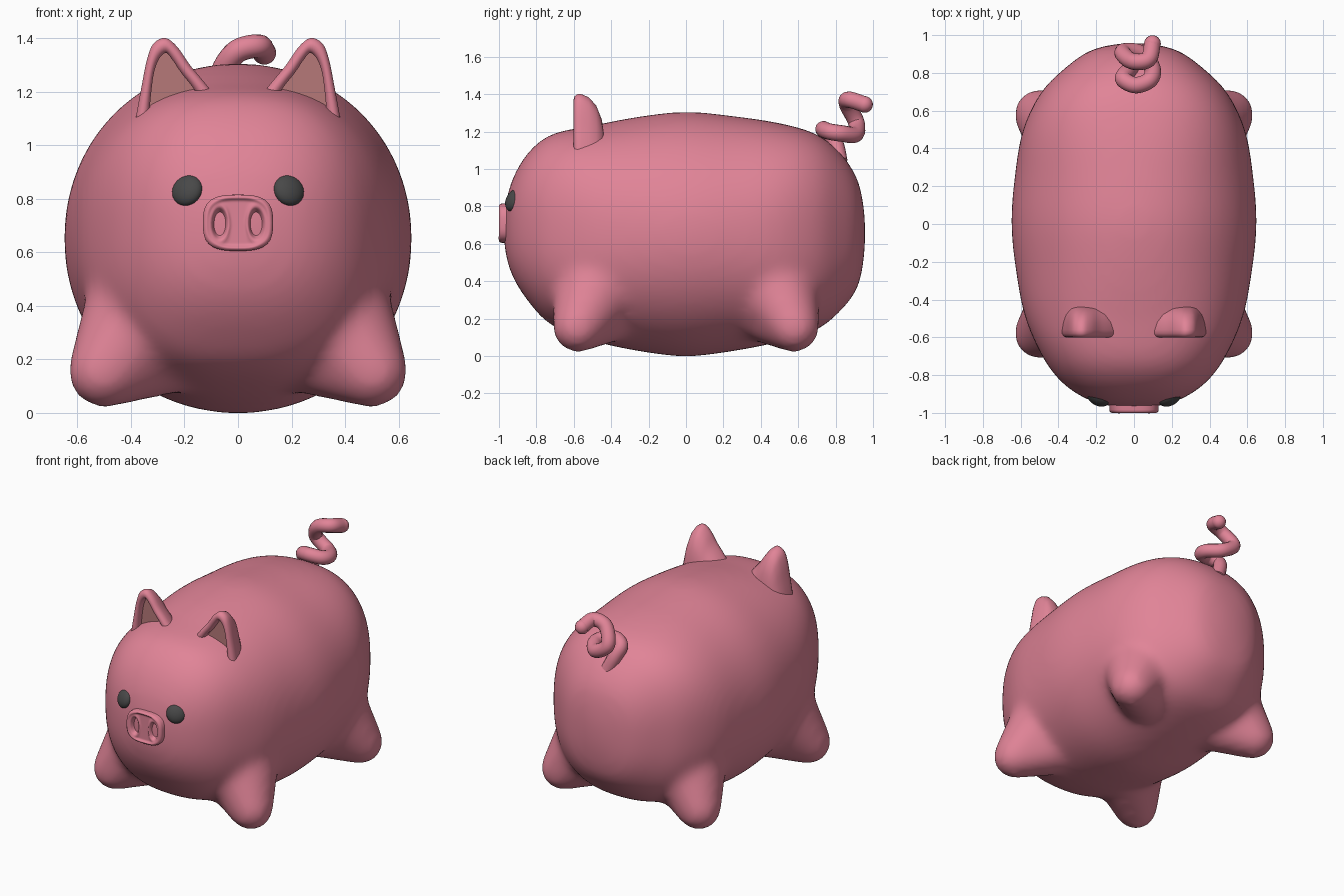
import bpy, bmesh, math
from mathutils import Vector, Matrix

if "Cube" in bpy.data.objects:
    bpy.data.objects.remove(bpy.data.objects["Cube"])


def material(name, rgb):
    m = bpy.data.materials.new(name)
    m.diffuse_color = (*rgb, 1)
    m.use_nodes = True
    m.node_tree.nodes["Principled BSDF"].inputs["Base Color"].default_value = m.diffuse_color
    return m


PINK = material("pig pink", (0.75, 0.23, 0.31))
INNER = material("inner ear", (0.47, 0.19, 0.19))
DARK = material("eye dark grey", (0.065, 0.065, 0.065))


def make_object(name, bm, mats, angle=180):
    bmesh.ops.recalc_face_normals(bm, faces=bm.faces)
    me = bpy.data.meshes.new(name)
    bm.to_mesh(me)
    bm.free()
    ob = bpy.data.objects.new(name, me)
    bpy.context.collection.objects.link(ob)
    for m in mats:
        me.materials.append(m)
    bpy.ops.object.select_all(action='DESELECT')
    ob.select_set(True)
    bpy.context.view_layer.objects.active = ob
    bpy.ops.object.shade_smooth_by_angle(angle=math.radians(angle))
    return ob


def loft(bm, loops):
    """Skin a list of closed point loops and cap both ends."""
    rings = [[bm.verts.new(p) for p in loop] for loop in loops]
    n = len(rings[0])
    for a, b in zip(rings, rings[1:]):
        for i in range(n):
            j = (i + 1) % n
            bm.faces.new((a[i], a[j], b[j], b[i]))
    return bm.faces.new(rings[0]), bm.faces.new(rings[-1])


def oval(y, rx, top, bottom, power=2.0, n=64):
    cz, rz = (top + bottom) / 2, (top - bottom) / 2
    pts = []
    for i in range(n):
        a = 2 * math.pi * i / n
        c, s = math.cos(a), math.sin(a)
        pts.append((rx * math.copysign(abs(c) ** (2 / power), c), y,
                    cz + rz * math.copysign(abs(s) ** (2 / power), s)))
    return pts


def smooth_path(pts, steps):
    """Catmull-Rom curve through points of any dimension."""
    p = [Vector(q) for q in pts]
    p = [2 * p[0] - p[1]] + p + [2 * p[-1] - p[-2]]
    out = []
    for i in range(1, len(p) - 2):
        a, b, c, d = p[i - 1:i + 3]
        for k in range(steps):
            t = k / steps
            out.append(0.5 * (2 * b + (c - a) * t + (2 * a - 5 * b + 4 * c - d) * t * t
                              + (3 * b - a - 3 * c + d) * t ** 3))
    return out + [p[-2]]


# Body: oval rings along y (y, half width, top, bottom), boxier towards the ends
RINGS = [(-.975, .05, .74, .62), (-.963, .13, .82, .54), (-.93, .245, .94, .43),
         (-.85, .37, 1.08, .30), (-.72, .475, 1.185, .165), (-.5, .575, 1.232, .08),
         (-.25, .625, 1.28, .025), (0, .65, 1.306, -.003), (.25, .632, 1.283, .025),
         (.5, .588, 1.245, .075), (.7, .49, 1.185, .14), (.83, .36, 1.08, .245),
         (.915, .24, .95, .36), (.947, .13, .82, .49), (.958, .05, .72, .6)]
sides = [(Vector((r[0], r[1], 0)), Vector((r[2], r[3], 0))) for r in RINGS]
first = smooth_path([s[0] for s in sides], 4)
second = smooth_path([s[1] for s in sides], 4)
bm = bmesh.new()
loft(bm, [oval(p.x, p.y, q.x, q.y, 2.05 + .42 * min(1, abs(p.x) / .6) ** 2)
          for p, q in zip(first, second)])

# Stubby legs: small feet on broad cones that melt into the body
for sx in (-1, 1):
    for sy in (-1, 1):
        leg = bmesh.new()
        for x, y, z, r in ((.502, .58, .153, .136), (.29, .44, .44, .27), (.2, .38, .29, .205)):
            bmesh.ops.create_uvsphere(leg, u_segments=24, v_segments=14, radius=r,
                                      matrix=Matrix.Translation((sx * x, sy * y, z)))
        res = bmesh.ops.convex_hull(leg, input=leg.verts)
        junk = [v for v in res["geom_interior"] if isinstance(v, bmesh.types.BMVert)]
        bmesh.ops.delete(leg, geom=junk, context='VERTS')
        bmesh.ops.recalc_face_normals(leg, faces=leg.faces)
        tmp = bpy.data.meshes.new("leg_tmp")
        leg.to_mesh(tmp)
        leg.free()
        bm.from_mesh(tmp)
        bpy.data.meshes.remove(tmp)
body = make_object("body_with_legs", bm, [PINK])
rm = body.modifiers.new("fuse", 'REMESH')
rm.mode = 'VOXEL'
rm.voxel_size = 0.02
rm.use_smooth_shade = True
sm = body.modifiers.new("soften", 'SMOOTH')
sm.factor = 0.5
sm.iterations = 35

# Ears: rounded triangles, hollow in front and tapering to the back
OUTER = [(.39, 1.02), (.38, 1.11), (.36, 1.22), (.34, 1.32), (.315, 1.38), (.27, 1.40),
         (.225, 1.365), (.18, 1.30), (.13, 1.24), (.07, 1.165)]
INSIDE = [(.34, 1.02), (.332, 1.11), (.325, 1.19), (.314, 1.27), (.296, 1.32), (.27, 1.345),
          (.246, 1.32), (.212, 1.27), (.172, 1.22), (.13, 1.155)]


def ear_loop(points, y, side, k=1.0):
    pts = smooth_path([(x, 0, z) for x, z in points], 4)
    return [(side * (.235 + (p.x - .235) * (.5 + .5 * k)), y, 1.06 + (p.z - 1.06) * k)
            for p in pts]


def between(t):
    return [(a[0] * (1 - t) + b[0] * t, a[1] * (1 - t) + b[1] * t)
            for a, b in zip(OUTER, INSIDE)]


for side, label in ((-1, "left"), (1, "right")):
    bm = bmesh.new()
    cap, _ = loft(bm, [ear_loop(INSIDE, -.55, side), ear_loop(INSIDE, -.58, side),
                       ear_loop(between(.8), -.595, side), ear_loop(between(.5), -.601, side),
                       ear_loop(between(.2), -.595, side), ear_loop(OUTER, -.58, side),
                       ear_loop(OUTER, -.56, side), ear_loop(OUTER, -.52, side, .95),
                       ear_loop(OUTER, -.48, side, .82), ear_loop(OUTER, -.45, side, .6),
                       ear_loop(OUTER, -.435, side, .3)])
    cap.material_index = 1
    make_object(label + "_ear", bm, [PINK, INNER], 60)

# Snout: rounded plate, front sculpted with a raised edge and two nostril hollows
def snout_point(x, z, k):
    d = math.hypot((abs(x) - .069) / .031, (z - .707) / .062)
    y = -.988 - .012 * math.exp(-((k - .9) / .08) ** 2)
    y -= .007 * math.exp(-((d - 1.1) / .22) ** 2)
    t = max(0, min(1, (1.0 - d) / .45))
    return x * (1 - .35 * max(0, z - .71)), y + .028 * t * t * (3 - 2 * t), z


bm = bmesh.new()
plate = [oval(-.90, .131, .815, .605, 3), oval(-.984, .131, .815, .605, 3)]
for i in range(28):
    k = .985 - .97 * i / 27
    plate.append([snout_point(x, z, k)
                  for x, _, z in oval(0, .131 * k, .71 + .105 * k, .71 - .105 * k, 3, 64)])
loft(bm, plate)
make_object("snout", bm, [PINK], 75)

# Eyes: flattened balls lying on the face
for s, label in ((-1, "left"), (1, "right")):
    bm = bmesh.new()
    turn = Vector((s * .42, -.8, .36)).to_track_quat('Z', 'Y').to_matrix().to_4x4()
    bmesh.ops.create_uvsphere(bm, u_segments=28, v_segments=16, radius=1,
                              matrix=Matrix.Translation((s * .19, -.921, .832)) @ turn
                              @ Matrix.Diagonal((.062, .062, .036, 1)))
    make_object(label + "_eye", bm, [DARK])

# Curly tail: tube swept along a spiral with a rounded tip
path = smooth_path([(0, .82, 1.04), (-.04, .80, 1.13), (-.055, .765, 1.19), (.01, .735, 1.212),
                    (.085, .765, 1.20), (.095, .83, 1.19), (.03, .905, 1.185),
                    (-.06, .91, 1.25), (-.01, .862, 1.345), (.075, .872, 1.37),
                    (.098, .955, 1.345)], 8)
loops = []
normal = Vector((1, 0, 0))
for i, p in enumerate(path):
    t = (path[min(i + 1, len(path) - 1)] - path[max(i - 1, 0)]).normalized()
    normal = (normal - t * normal.dot(t)).normalized()
    side = t.cross(normal)
    loops.append([p + .044 * (normal * math.cos(a) + side * math.sin(a))
                  for a in (2 * math.pi * k / 16 for k in range(16))])
bm = bmesh.new()
loft(bm, loops)
bmesh.ops.create_uvsphere(bm, u_segments=16, v_segments=10, radius=.0445,
                          matrix=Matrix.Translation(path[-1]))
make_object("curly_tail", bm, [PINK], 60)
